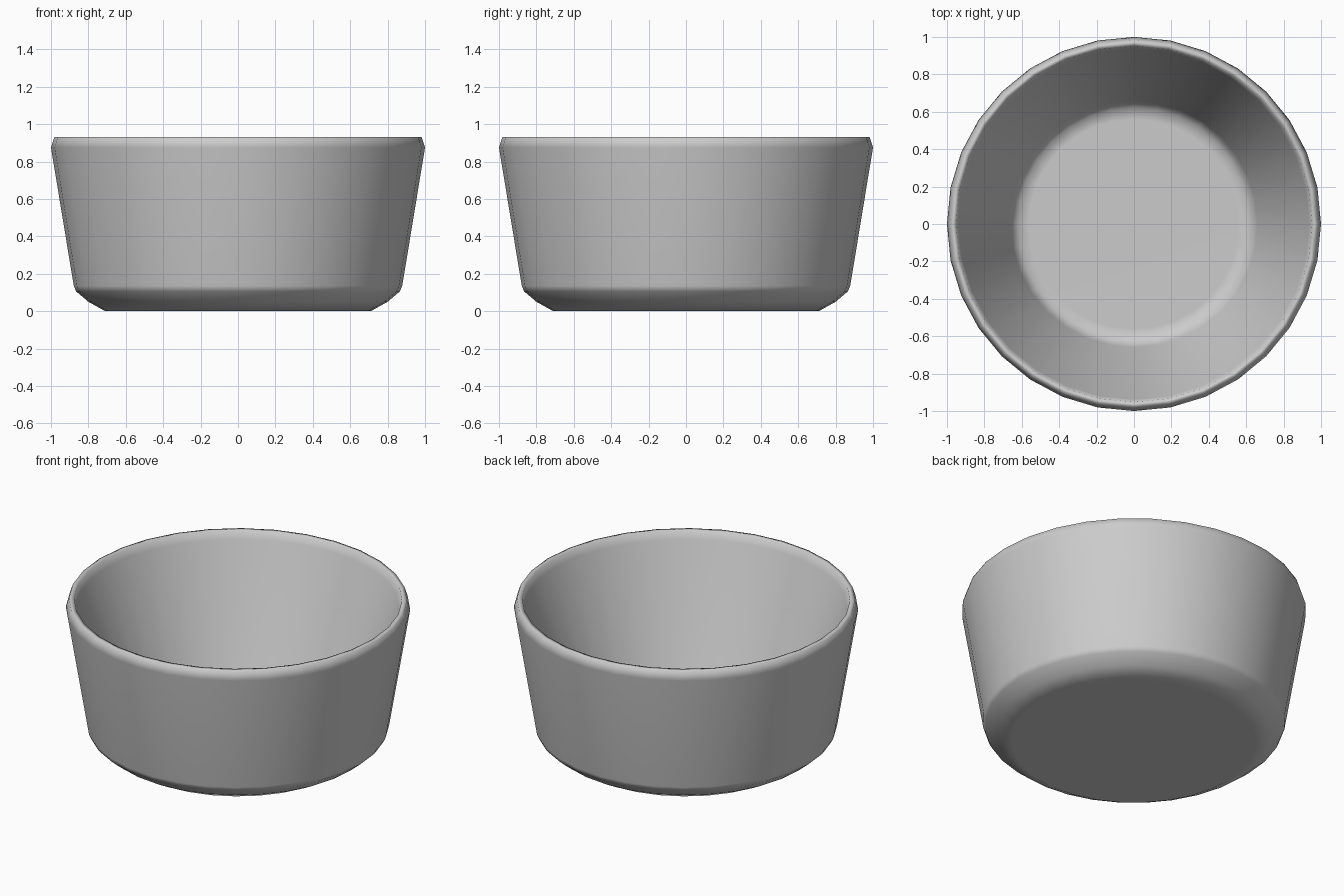
import bpy, bmesh, math

if "Cube" in bpy.data.objects:
    bpy.data.objects.remove(bpy.data.objects["Cube"])

SIDES = 32

# Cross-section (radius, height): outside from base to rim, then down the inside
PROFILE = [
    (0.71, 0.0), (0.80, 0.05), (0.865, 0.105), (0.878, 0.135),
    (1.0, 0.875), (0.982, 0.93), (0.952, 0.93), (0.938, 0.88),
    (0.66, 0.14), (0.62, 0.10), (0.56, 0.08),
]


def lathe(name, profile, sides):
    bm = bmesh.new()
    rings = []
    for r, z in profile:
        rings.append([bm.verts.new((r * math.cos(2 * math.pi * i / sides),
                                    r * math.sin(2 * math.pi * i / sides), z))
                      for i in range(sides)])
    for a, b in zip(rings, rings[1:]):
        for i in range(sides):
            j = (i + 1) % sides
            bm.faces.new((a[i], a[j], b[j], b[i]))
    # Underside and inner floor
    bm.faces.new(rings[0][::-1])
    bm.faces.new(rings[-1])
    bmesh.ops.recalc_face_normals(bm, faces=bm.faces)
    mesh = bpy.data.meshes.new(name)
    bm.to_mesh(mesh)
    bm.free()
    mesh.shade_smooth()
    obj = bpy.data.objects.new(name, mesh)
    bpy.context.collection.objects.link(obj)
    return obj


# Bowl
bowl = lathe("bowl", PROFILE, SIDES)
# Keep the long walls evenly shaded between the rounded corners
mod = bowl.modifiers.new("weighted_normals", 'WEIGHTED_NORMAL')
mod.keep_sharp = True
